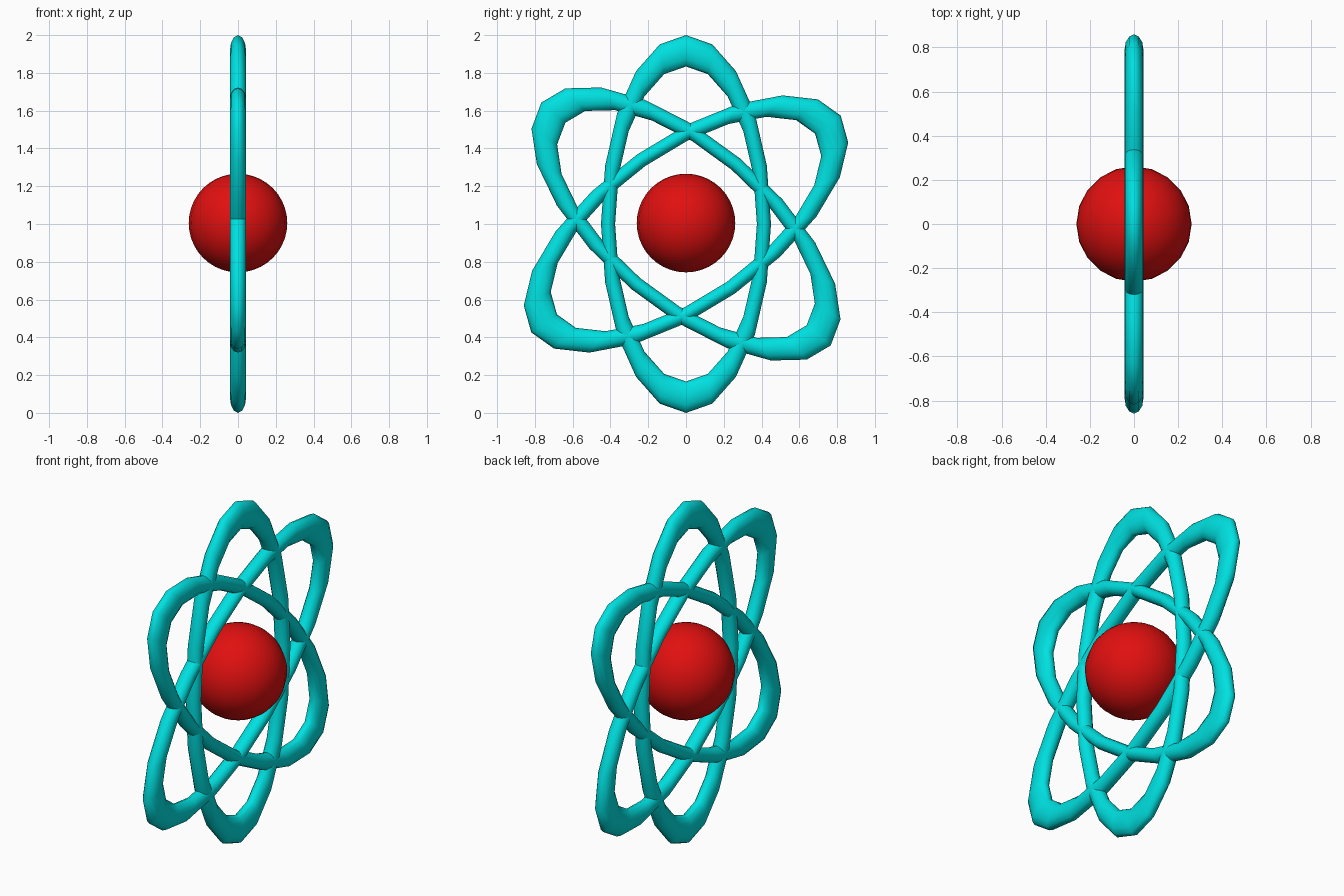
import bpy
from math import radians
from mathutils import Matrix

if "Cube" in bpy.data.objects:
    bpy.data.objects.remove(bpy.data.objects["Cube"])


def material(name, color):
    m = bpy.data.materials.new(name)
    m.diffuse_color = color
    m.use_nodes = True
    m.node_tree.nodes["Principled BSDF"].inputs["Base Color"].default_value = m.diffuse_color
    return m


cyan = material("cyan", (0.0, 0.75, 0.75, 1))
red = material("red", (0.75, 0.005, 0.005, 1))


def orbit(name, tilt):
    # Flattened torus standing in the YZ plane, leaning towards +y by tilt
    bpy.ops.mesh.primitive_torus_add(major_radius=0.917, minor_radius=0.083,
                                     major_segments=20, minor_segments=12)
    ob = bpy.context.object
    ob.name = name
    ob.data.transform(Matrix.Rotation(radians(-tilt), 4, 'X')
                      @ Matrix.Rotation(radians(-90), 4, 'Y')
                      @ Matrix.Diagonal((1, 0.45, 0.52, 1)))
    ob.location = (0, 0, 1)
    ob.data.materials.append(cyan)
    bpy.ops.object.shade_smooth()


# Three electron orbits
orbit("upright_orbit", 0)
orbit("right_leaning_orbit", 55)
orbit("left_leaning_orbit", -50)

# Central nucleus
bpy.ops.mesh.primitive_uv_sphere_add(segments=20, ring_count=20, radius=0.261,
                                     location=(0, 0, 1.005))
nucleus = bpy.context.object
nucleus.name = "nucleus"
nucleus.data.materials.append(red)
bpy.ops.object.shade_smooth()
